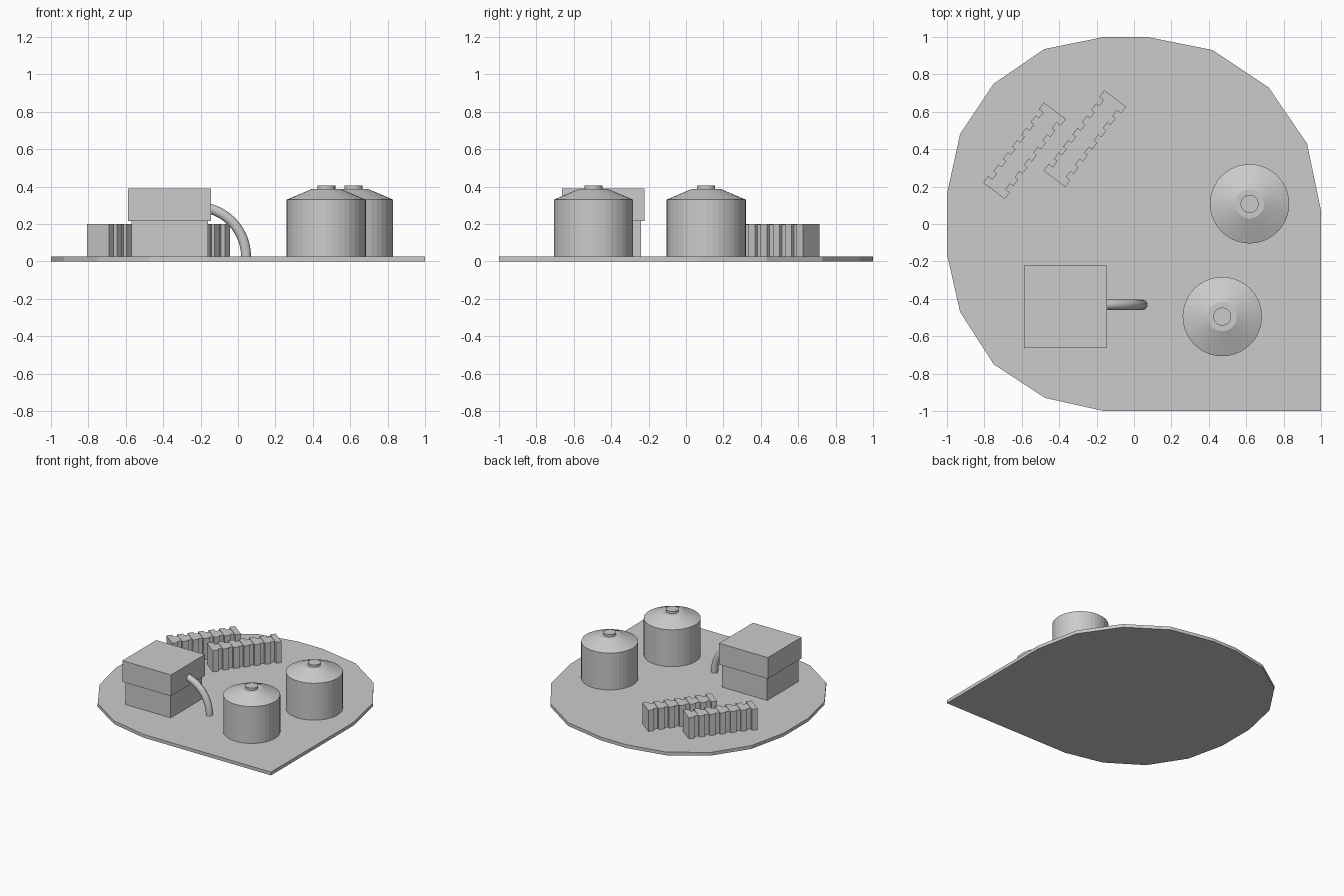
import bpy, bmesh, math
from mathutils import Matrix, Vector

if "Cube" in bpy.data.objects:
    bpy.data.objects.remove(bpy.data.objects["Cube"])

TOP = 0.027  # floor height of the plate


def add_object(name, bm):
    bmesh.ops.recalc_face_normals(bm, faces=bm.faces)
    mesh = bpy.data.meshes.new(name)
    bm.to_mesh(mesh)
    bm.free()
    obj = bpy.data.objects.new(name, mesh)
    bpy.context.collection.objects.link(obj)
    return obj


def add_box(bm, lo, hi, matrix=Matrix()):
    lo, hi = Vector(lo), Vector(hi)
    m = matrix @ Matrix.Translation((lo + hi) / 2) @ Matrix.Diagonal((*(hi - lo), 1))
    bmesh.ops.create_cube(bm, size=1, matrix=m)


def box(name, lo, hi):
    bm = bmesh.new()
    add_box(bm, lo, hi)
    return add_object(name, bm)


def lathe(name, profile, centre, sides):
    bm = bmesh.new()
    rings = [[bm.verts.new((centre[0] + r * math.cos(math.tau * i / sides),
                            centre[1] + r * math.sin(math.tau * i / sides), z))
              for i in range(sides)] for r, z in profile]
    for a, b in zip(rings, rings[1:]):
        for i in range(sides):
            j = (i + 1) % sides
            bm.faces.new((a[i], a[j], b[j], b[i]))
    bm.faces.new(rings[0])
    bm.faces.new(rings[-1])
    return add_object(name, bm)


# Base plate: rounded outline with one square corner, rim band on top and bottom
outline = [(1, -1), (1, .07), (.925, .43), (.72, .73), (.42, .93), (.07, 1),
           (-.16, 1), (-.48, .935), (-.75, .75), (-.93, .48), (-1, .16),
           (-1, -.16), (-.93, -.47), (-.75, -.75), (-.475, -.93), (-.16, -1)]
inner = [(-.2 + (x + .2) * .956, .2 + (y - .2) * .956) for x, y in outline]
bm = bmesh.new()
loops = [[bm.verts.new((x, y, z)) for x, y in pts]
         for pts, z in ((inner, 0), (outline, 0), (outline, TOP), (inner, TOP))]
n = len(outline)
for a, b in zip(loops, loops[1:]):
    for i in range(n):
        j = (i + 1) % n
        bm.faces.new((a[i], a[j], b[j], b[i]))
bm.faces.new(loops[0])
bm.faces.new(loops[-1])
add_object("base_plate", bm)

# Storage tanks with conical roofs and small caps
tank_profile = [(.212, TOP), (.212, .33), (.078, .387), (.048, .387), (.048, .405)]
for i, c in enumerate([(.618, .108), (.472, -.495)]):
    lathe(f"tank_{i + 1}", tank_profile, c, 40)

# Machine house: lower block and wider upper block
box("house_lower", (-.57, -.645, TOP), (-.16, -.24, .216))
box("house_upper", (-.587, -.663, .216), (-.145, -.223, .39))

# Bent pipe from the house down to the plate
curve = bpy.data.curves.new("pipe", 'CURVE')
curve.dimensions = '3D'
curve.bevel_depth = .028
curve.bevel_resolution = 3
curve.use_fill_caps = True
spline = curve.splines.new('POLY')
steps = 12
spline.points.add(steps)
for i, p in enumerate(spline.points):
    a = math.radians(78) * (1 - i / steps)
    p.co = (-.22 + .263 * math.cos(a), -.432, .026 + .265 * math.sin(a), 1)
bpy.context.collection.objects.link(bpy.data.objects.new("pipe", curve))

# Finned radiators: a core with evenly spaced fins
fins, length, thick = 7, .493, .045
for k, start in enumerate([(-.735, .195), (-.412, .26)]):
    m = Matrix.Translation((*start, 0)) @ Matrix.Rotation(math.radians(52.8), 4, 'Z')
    bm = bmesh.new()
    add_box(bm, (0, -.045, TOP), (length, .045, .196), m)
    add_object(f"radiator_core_{k + 1}", bm)
    bm = bmesh.new()
    for i in range(fins):
        x = length * i / (fins - 1)
        half = .073 if i in (0, fins - 1) else .066
        add_box(bm, (x - thick / 2, -half, TOP), (x + thick / 2, half, .2), m)
    add_object(f"radiator_fins_{k + 1}", bm)
